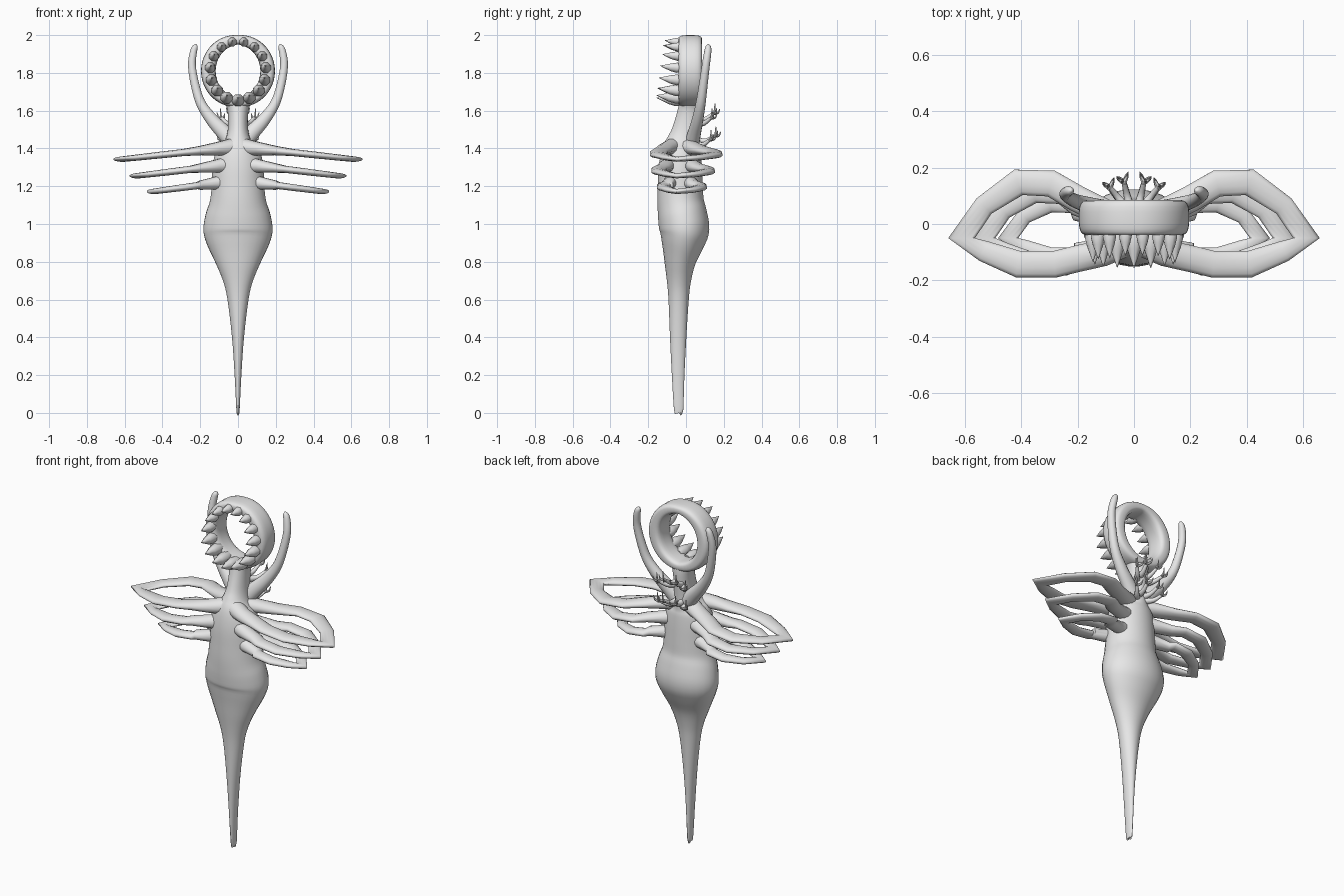
import bpy, bmesh, math, random
from mathutils import Vector

if "Cube" in bpy.data.objects:
    bpy.data.objects.remove(bpy.data.objects["Cube"])

random.seed(4)
grey = bpy.data.materials.new("plain grey")
grey.diffuse_color = (0.8, 0.8, 0.8, 1)
grey.use_nodes = True
grey.node_tree.nodes["Principled BSDF"].inputs["Base Color"].default_value = grey.diffuse_color
Y, Z = Vector((0, 1, 0)), Vector((0, 0, 1))


def smooth_path(pts, steps=4):
    """Catmull-Rom interpolation of (x, y, z, half width, half height) points."""
    out = []
    for i in range(len(pts) - 1):
        p0, p1, p2, p3 = pts[max(i - 1, 0)], pts[i], pts[i + 1], pts[min(i + 2, len(pts) - 1)]
        for k in range(steps):
            t = k / steps
            out.append(tuple(
                0.5 * (2 * b + (c - a) * t + (2 * a - 5 * b + 4 * c - d) * t * t
                       + (3 * b - a - 3 * c + d) * t ** 3)
                for a, b, c, d in zip(p0, p1, p2, p3)))
    return out + [pts[-1]]


def add_sweep(bm, pts, up=Y, n=12, closed=False, power=1.0):
    """Loft elliptical (or squarish, power < 1) sections along a path."""
    rings, count = [], len(pts)
    for i, (x, y, z, a, b) in enumerate(pts):
        nxt = pts[(i + 1) % count if closed else min(i + 1, count - 1)]
        prv = pts[i - 1 if closed else max(i - 1, 0)]
        t = (Vector(nxt[:3]) - Vector(prv[:3])).normalized()
        side = t.cross(up).normalized()
        u = side.cross(t)
        ring = []
        for k in range(n):
            ang = 2 * math.pi * (k + 0.5) / n
            c, s = math.cos(ang), math.sin(ang)
            c = math.copysign(abs(c) ** power, c)
            s = math.copysign(abs(s) ** power, s)
            ring.append(bm.verts.new(Vector((x, y, z)) + side * a * c + u * b * s))
        rings.append(ring)
    for i in range(count if closed else count - 1):
        r, q = rings[i], rings[(i + 1) % count]
        for k in range(n):
            bm.faces.new((r[k], r[(k + 1) % n], q[(k + 1) % n], q[k]))
    if not closed:
        bm.faces.new(rings[0])
        bm.faces.new(rings[-1])


def finish(bm, name, mirror=False, angle=50):
    bmesh.ops.recalc_face_normals(bm, faces=bm.faces)
    me = bpy.data.meshes.new(name)
    bm.to_mesh(me)
    bm.free()
    ob = bpy.data.objects.new(name, me)
    bpy.context.collection.objects.link(ob)
    me.materials.append(grey)
    bpy.ops.object.select_all(action='DESELECT')
    ob.select_set(True)
    bpy.context.view_layer.objects.active = ob
    bpy.ops.object.shade_smooth_by_angle(angle=math.radians(angle))
    if mirror:
        mod = ob.modifiers.new("mirror", 'MIRROR')
        mod.use_mirror_merge = False
    return ob


# Body: tail spike, swollen belly, chest and neck (z, half width, front y, back y)
profile = [
    (0.0, 0.006, -0.055, -0.02), (0.02, 0.009, -0.064, -0.014),
    (0.2, 0.018, -0.075, -0.008), (0.4, 0.032, -0.085, 0.002),
    (0.6, 0.056, -0.093, 0.015), (0.7, 0.08, -0.102, 0.027),
    (0.8, 0.122, -0.116, 0.052), (0.9, 0.168, -0.132, 0.098),
    (0.97, 0.184, -0.142, 0.124), (1.05, 0.172, -0.15, 0.112),
    (1.12, 0.15, -0.152, 0.095), (1.2, 0.14, -0.15, 0.09),
    (1.3, 0.135, -0.145, 0.085), (1.38, 0.118, -0.13, 0.08),
    (1.43, 0.075, -0.105, 0.078), (1.48, 0.057, -0.08, 0.078),
    (1.55, 0.052, -0.057, 0.082), (1.61, 0.058, -0.042, 0.084),
    (1.65, 0.075, -0.035, 0.08)]
bm = bmesh.new()
add_sweep(bm, smooth_path([(0, (f + b) / 2, z, w, (b - f) / 2) for z, w, f, b in profile]), n=28)
finish(bm, "body")

# Round mouth ring
bm = bmesh.new()
ring = []
for i in range(48):
    a = 2 * math.pi * i / 48
    ring.append((0.157 * math.cos(a), 0.0225, 1.81 + 0.165 * math.sin(a),
                 0.025 + 0.014 * abs(math.cos(a)), 0.0625))
add_sweep(bm, ring, n=20, closed=True, power=0.6)
finish(bm, "mouth_ring")

# Teeth around the front of the ring, largest at the bottom
bm = bmesh.new()
for i in range(15):
    a = -math.pi / 2 + 2 * math.pi * i / 15
    c, s = math.cos(a), math.sin(a)
    low = (1 - s) / 2
    r = 0.025 + 0.009 * low
    tip = -0.115 - 0.038 * low + random.uniform(-0.006, 0.006)
    tooth = []
    for t, rad in ((0, 0.8), (0.3, 1.0), (0.55, 0.75), (0.8, 0.35), (1, 0.03)):
        k = 0.95 - 0.02 * t
        tooth.append((0.157 * c * k, -0.01 + (tip + 0.01) * t,
                      1.81 + 0.165 * s * k + 0.012 * t * t, rad * r, rad * r))
    add_sweep(bm, tooth, up=Z, n=8)
finish(bm, "teeth")

# Horns curving up beside the ring
bm = bmesh.new()
add_sweep(bm, smooth_path([
    (0.02, 0.03, 1.42, 0.045, 0.04), (0.075, 0.045, 1.485, 0.042, 0.035),
    (0.14, 0.062, 1.555, 0.034, 0.03), (0.197, 0.078, 1.64, 0.026, 0.026),
    (0.228, 0.092, 1.74, 0.023, 0.023), (0.244, 0.105, 1.84, 0.021, 0.021),
    (0.236, 0.115, 1.91, 0.019, 0.019), (0.226, 0.118, 1.94, 0.014, 0.014),
    (0.222, 0.118, 1.952, 0.003, 0.003)]), n=14)
finish(bm, "horns", mirror=True)


# Rib loops: flattened angular hoops on each side of the chest
def rib(name, tip, front, back, z_root, z_tip, w):
    plan = [(0.02, front * 0.45, 1.0, 0.05), (0.11, front * 0.72, 1.0, 0.036),
            (0.2, front * 0.86, 1.0, 0.025), (tip * 0.46, front, 1.0, 0.019),
            (tip * 0.67, front, 1.0, 0.018), (tip * 0.87, (front - 0.05) / 2, 0.8, 0.016),
            (tip, -0.05, 1.0, 0.014), (tip * 0.87, (back - 0.05) / 2 + 0.015, 0.8, 0.016),
            (tip * 0.67, back, 1.0, 0.018), (tip * 0.48, back * 0.97, 1.0, 0.019),
            (0.2, back * 0.6, 1.0, 0.025), (0.11, back * 0.3, 1.0, 0.036),
            (0.02, 0.0, 1.0, 0.05)]
    bm = bmesh.new()
    add_sweep(bm, [(x, y, z_root + (z_tip - z_root) * x / tip, w * k, h)
                   for x, y, k, h in plan], up=Z, n=12)
    finish(bm, name, mirror=True, angle=60)


rib("upper_ribs", 0.612, -0.143, 0.148, 1.41, 1.343, 0.049)
rib("middle_ribs", 0.533, -0.143, 0.114, 1.32, 1.255, 0.042)
rib("lower_ribs", 0.447, -0.118, 0.076, 1.232, 1.172, 0.037)

# Branching feelers on the back of the neck
bm = bmesh.new()
stalks = [((0.015, 0.06, 1.55), (0.035, 0.145, 1.585)),
          ((0.03, 0.06, 1.53), (0.085, 0.13, 1.56)),
          ((0.015, 0.06, 1.44), (0.035, 0.15, 1.465)),
          ((0.03, 0.06, 1.42), (0.085, 0.125, 1.445))]
for base, end in stalks:
    b, e = Vector(base), Vector(end)
    m = (b + e) / 2 - Z * 0.012
    add_sweep(bm, smooth_path([(*b, 0.019, 0.019), (*m, 0.013, 0.013), (*e, 0.009, 0.009)], 3), up=Z, n=8)
    for dx, dy, dz in ((0.026, 0.018, 0.03), (-0.014, 0.034, 0.024), (0.008, 0.008, 0.052)):
        d = Vector((dx, dy, dz))
        knee = e + Vector((dx, dy, dz * 0.2)) * 0.7
        add_sweep(bm, smooth_path([(*e, 0.009, 0.009), (*knee, 0.006, 0.006),
                                   (*(e + d), 0.002, 0.002)], 3), up=Vector((0.6, -0.5, 0.3)), n=6)
finish(bm, "back_feelers", mirror=True)
